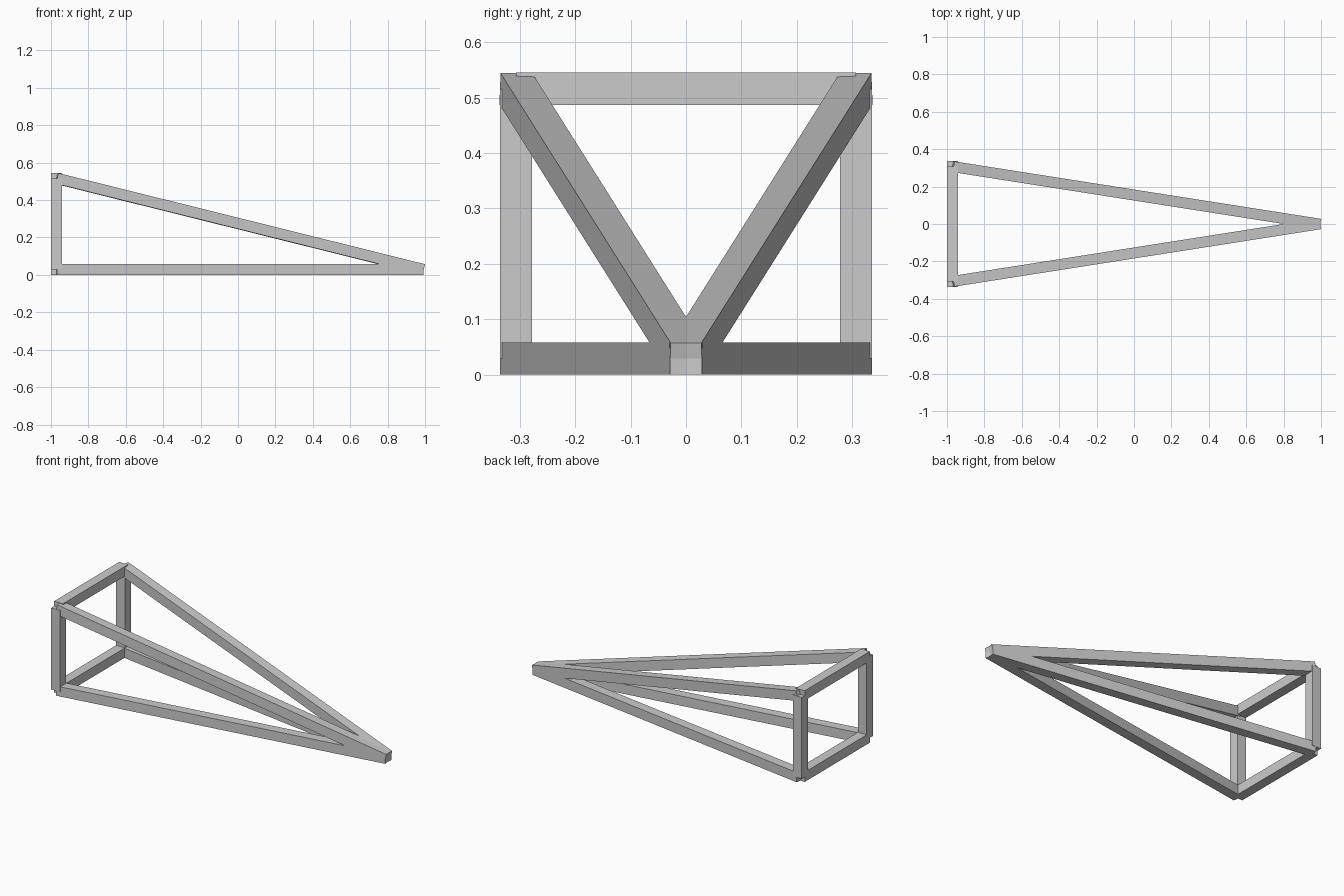
import bpy
from mathutils import Vector, Matrix

if "Cube" in bpy.data.objects:
    bpy.data.objects.remove(bpy.data.objects["Cube"])

H = 0.029                                   # half the beam thickness
BACK, SIDE, LOW, HIGH = -0.971, 0.307, 0.029, 0.516
APEX = Vector((0.9886, 0, 0.029))


def beam(name, a, b):
    """Square beam running from point a to point b, kept level without roll."""
    a, b = Vector(a), Vector(b)
    d = (b - a).normalized()
    ref = Vector((0, 0, 1)) if abs(d.z) < 0.99 else Vector((1, 0, 0))
    side = ref.cross(d).normalized()
    up = d.cross(side)
    bpy.ops.mesh.primitive_cube_add(size=1)
    ob = bpy.context.object
    ob.name = name
    rot = Matrix((d, side, up)).transposed().to_4x4()
    scale = Matrix.Diagonal(((b - a).length, 2 * H, 2 * H, 1))
    ob.data.transform(Matrix.Translation((a + b) / 2) @ rot @ scale)
    return ob


# Cross bars of the rear rectangle
for label, z in (("lower", LOW), ("upper", HIGH)):
    beam(f"{label}_cross_bar", (BACK, -SIDE, z), (BACK, SIDE, z))

for label, s in (("front", -1), ("back", 1)):
    y = s * SIDE
    # Upright posts
    beam(f"{label}_post", (BACK, y, LOW), (BACK, y, HIGH))
    # Rails converging on the tip
    beam(f"{label}_lower_rail", (BACK, y, LOW), APEX)
    beam(f"{label}_upper_rail", (BACK, y, HIGH), APEX)
